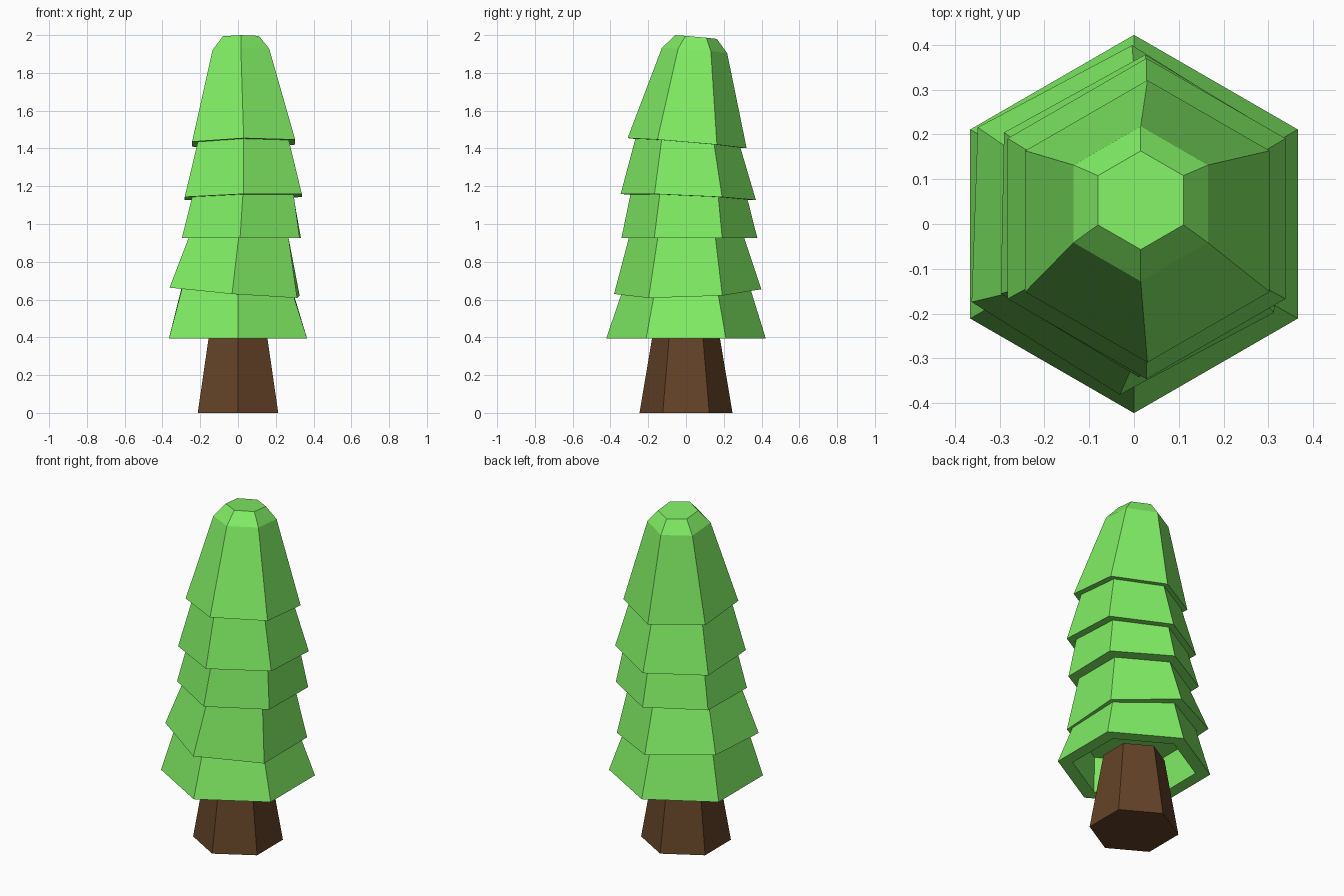
import bpy, bmesh
from math import sin, cos, pi

if "Cube" in bpy.data.objects:
    bpy.data.objects.remove(bpy.data.objects["Cube"])


def material(name, rgb):
    m = bpy.data.materials.new(name)
    m.diffuse_color = (*rgb, 1)
    m.use_nodes = True
    m.node_tree.nodes["Principled BSDF"].inputs["Base Color"].default_value = m.diffuse_color
    return m


def stacked_hexagons(name, rings, mat):
    """Closed skin through hexagon rings (cx, cy, z, radius, x tilt, y tilt, twist)."""
    bm = bmesh.new()
    loops = []
    for cx, cy, z, r, tx, ty, twist in rings:
        loop = []
        for i in range(6):
            a = pi / 2 + i * pi / 3 + twist
            dx, dy = r * cos(a), r * sin(a)
            loop.append(bm.verts.new((cx + dx, cy + dy, z + tx * dx + ty * dy)))
        loops.append(loop)
    for a, b in zip(loops, loops[1:]):
        for i in range(6):
            j = (i + 1) % 6
            bm.faces.new((a[i], a[j], b[j], b[i]))
    bm.faces.new(loops[0][::-1])
    bm.faces.new(loops[-1])
    bmesh.ops.recalc_face_normals(bm, faces=bm.faces)
    me = bpy.data.meshes.new(name)
    bm.to_mesh(me)
    bm.free()
    ob = bpy.data.objects.new(name, me)
    bpy.context.collection.objects.link(ob)
    me.materials.append(mat)
    return ob


green = material("leaf green", (0.218, 0.85, 0.128))
brown = material("bark brown", (0.125, 0.055, 0.02))

# Tapered trunk ending just inside the hollow bottom tier
stacked_hexagons("trunk", [
    (0, 0, 0, 0.246, 0, 0, 0),
    (0, 0, 0.46, 0.169, 0, 0, 0),
], brown)

# Foliage: hollow underside, then five slightly tilted skirts and a blunt tip
stacked_hexagons("foliage", [
    (0, 0, 0.61, 0.335, 0, 0, 0),
    (0, 0, 0.395, 0.34, 0, 0, 0),
    (0, 0, 0.395, 0.422, 0, 0, 0),
    (0, 0, 0.642, 0.342, -0.08, 0.035, 0),
    (-0.018, 0.009, 0.642, 0.39, -0.08, 0.035, -0.035),
    (0.003, 0.003, 0.925, 0.306, 0, 0, 0),
    (0.018, 0.018, 0.925, 0.36, 0, 0, -0.02),
    (0.026, 0.016, 1.143, 0.31, 0.025, -0.045, 0),
    (0.028, 0.012, 1.143, 0.358, 0.025, -0.045, 0),
    (0.028, 0.01, 1.428, 0.278, 0.02, -0.085, 0),
    (0.03, 0.006, 1.428, 0.315, 0.02, -0.085, 0),
    (0.015, 0.045, 1.918, 0.173, 0.03, -0.08, 0),
    (0.015, 0.053, 1.99, 0.11, 0.01, -0.09, 0),
], green)
